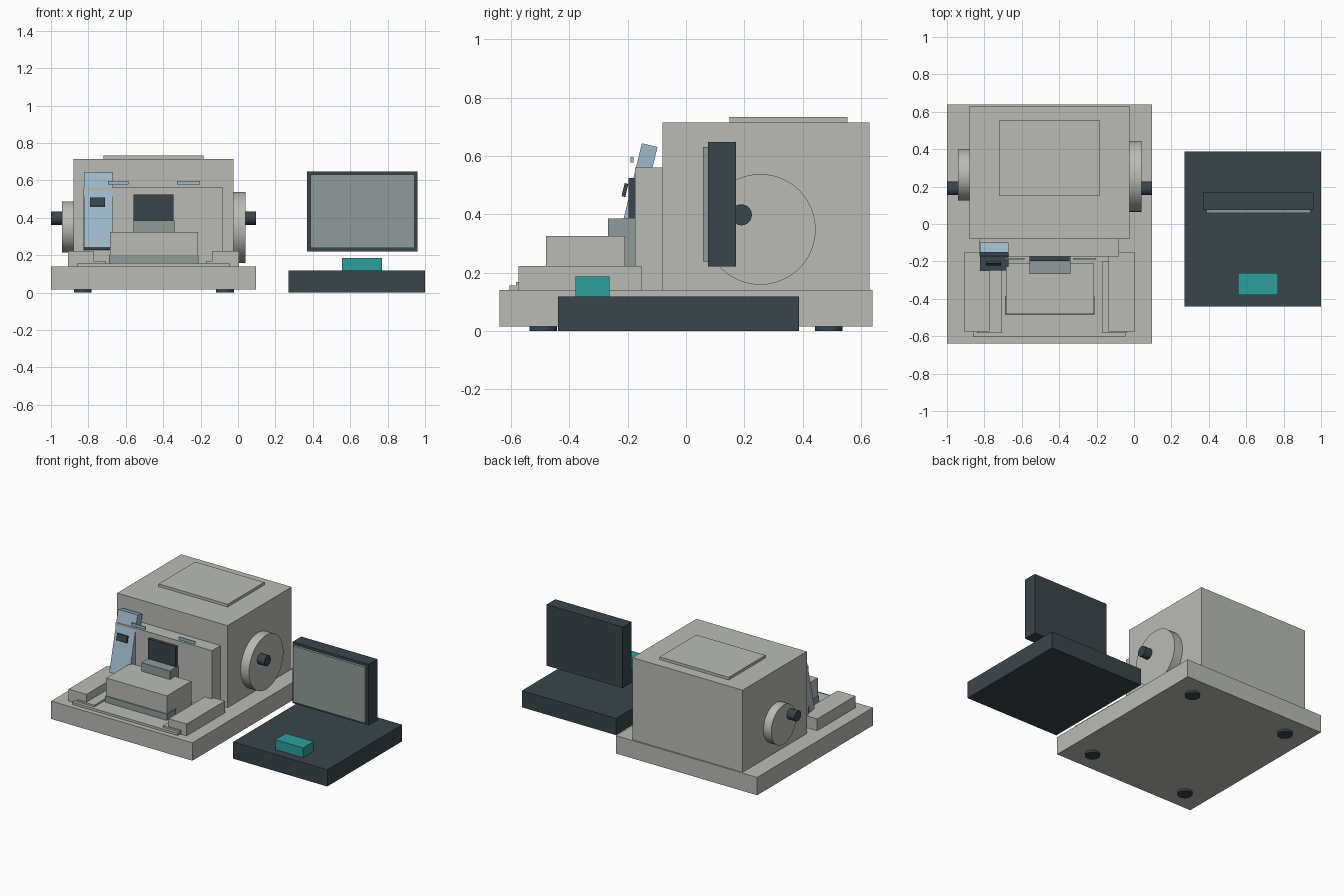
import bpy
import math

cube = bpy.data.objects.get("Cube")
if cube:
    bpy.data.objects.remove(cube, do_unlink=True)


def material(name, rgb):
    m = bpy.data.materials.new(name)
    m.use_nodes = True
    m.diffuse_color = (*rgb, 1)
    m.node_tree.nodes["Principled BSDF"].inputs["Base Color"].default_value = (*rgb, 1)
    return m


body = material("warm_grey", (0.49, 0.50, 0.47))
dark = material("dark_slate", (0.042, 0.060, 0.069))
mid = material("mid_grey", (0.28, 0.33, 0.32))
blue = material("pale_blue", (0.35, 0.49, 0.60))
teal = material("teal", (0.026, 0.35, 0.33))


def box(name, x, y, z, mat, tilt=0):
    """Box from its x, y and z ranges, tilted about x by degrees."""
    spans = (x, y, z)
    bpy.ops.mesh.primitive_cube_add(size=1, location=[(a + b) / 2 for a, b in spans])
    ob = bpy.context.object
    ob.name = name
    ob.scale = [b - a for a, b in spans]
    bpy.ops.object.transform_apply(location=False, rotation=False, scale=True)
    ob.rotation_euler.x = math.radians(tilt)
    ob.data.materials.append(mat)
    return ob


def disc(name, centre, radius, depth, mat, sideways=False):
    """Smooth cylinder, upright or along x."""
    bpy.ops.mesh.primitive_cylinder_add(
        vertices=48, radius=radius, depth=depth, location=centre,
        rotation=(0, math.pi / 2 if sideways else 0, 0))
    ob = bpy.context.object
    ob.name = name
    ob.data.materials.append(mat)
    bpy.ops.object.shade_smooth_by_angle(angle=math.radians(35))
    return ob


# Base and feet
box("base", (-1, 0.095), (-0.64, 0.64), (0.015, 0.14), body)
for x, side in ((-0.83, "right"), (-0.07, "left")):
    for y, end in ((-0.49, "front"), (0.49, "back")):
        disc(f"{end}_{side}_foot", (x, y, 0.015), 0.048, 0.03, dark)

# Housing
box("housing", (-0.88, -0.025), (-0.08, 0.63), (0.14, 0.715), body)
box("lid_panel", (-0.72, -0.185), (0.15, 0.555), (0.71, 0.734), body)
box("front_housing", (-0.825, -0.08), (-0.175, -0.07), (0.14, 0.561), body)

# Hand wheels with crank knobs
disc("left_wheel", (0.005, 0.255, 0.348), 0.19, 0.07, body, True)
disc("left_knob", (0.063, 0.19, 0.398), 0.036, 0.066, dark, True)
disc("right_wheel", (-0.907, 0.262, 0.35), 0.137, 0.066, body, True)
disc("right_knob", (-0.967, 0.19, 0.398), 0.036, 0.066, dark, True)

# Tray, rails and arm rests
box("tray", (-0.86, -0.045), (-0.605, -0.17), (0.135, 0.156), body)
for side, rail, rest in (("right", (-0.84, -0.705), (-0.91, -0.772)),
                         ("left", (-0.172, -0.04), (-0.135, 0.005))):
    box(f"{side}_rail", rail, (-0.583, -0.2), (0.14, 0.168), body)
    box(f"{side}_arm_rest", rest, (-0.575, -0.153), (0.135, 0.223), body)

# Blade holder and specimen clamp
box("holder_block", (-0.685, -0.215), (-0.48, -0.21), (0.14, 0.325), body)
box("holder_plate", (-0.69, -0.21), (-0.487, -0.385), (0.157, 0.2), mid)
box("clamp", (-0.56, -0.34), (-0.268, -0.17), (0.2, 0.385), mid)
box("specimen_head", (-0.56, -0.345), (-0.197, -0.17), (0.36, 0.525), dark)

# Tilted lever and its button
box("lever", (-0.823, -0.672), (-0.201, -0.146), (0.228, 0.643), blue, -13.6)
box("lever_button", (-0.79, -0.71), (-0.216, -0.203), (0.46, 0.506), dark, -13.6)

# Small lamps above the front housing
for side, x in (("right", (-0.695, -0.585)), ("left", (-0.327, -0.202))):
    box(f"{side}_lamp", x, (-0.19, -0.181), (0.578, 0.597), blue)

# Separate control unit with display
box("control_base", (0.27, 1), (-0.44, 0.388), (0, 0.117), dark)
box("control_button", (0.555, 0.77), (-0.38, -0.263), (0.11, 0.186), teal)
box("display_case", (0.37, 0.96), (0.075, 0.172), (0.22, 0.648), dark)
box("display_screen", (0.387, 0.943), (0.058, 0.08), (0.238, 0.63), mid)
